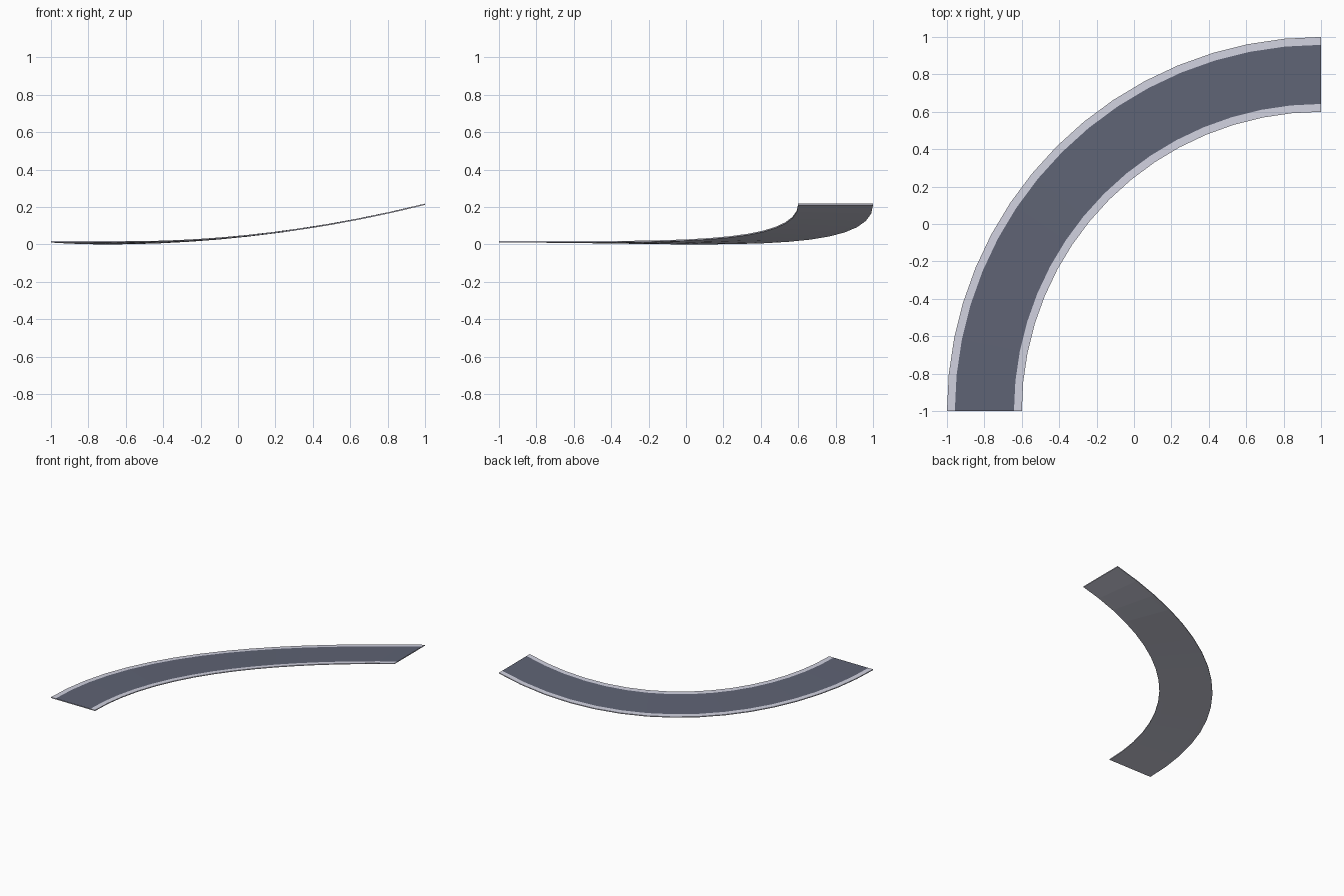
import bpy, bmesh, math

if "Cube" in bpy.data.objects:
    bpy.data.objects.remove(bpy.data.objects["Cube"])

SEGMENTS = 16
OUTER, INNER, STRIPE, THICK = 2.0, 1.6, 0.042, 0.007


def material(name, rgb):
    m = bpy.data.materials.new(name)
    m.diffuse_color = (*rgb, 1)
    m.use_nodes = True
    m.node_tree.nodes["Principled BSDF"].inputs["Base Color"].default_value = m.diffuse_color
    return m


asphalt = material("asphalt", (0.114, 0.125, 0.175))
pale_slab = material("pale slab", (0.63, 0.635, 0.735))


# Height of the two road borders: level at both ends, banked in between
def outer_height(x):
    return (0.073 if x > -0.7 else 0.11) * (x + 0.7) ** 2


def inner_height(x):
    return 0.010 + 0.0785 * (x + 0.6) ** 2


def road_point(angle, radius, lift):
    c, s = math.cos(angle), math.sin(angle)
    zo, zi = outer_height(1 - OUTER * c), inner_height(1 - INNER * c)
    t = (radius - INNER) / (OUTER - INNER)
    return (1 - radius * c, -1 + radius * s, zi + (zo - zi) * t + lift)


# Curved ramp: a ring of cross-sections around the corner (1, -1)
radii = [OUTER, OUTER - STRIPE, INNER + STRIPE, INNER]
bm = bmesh.new()
sections = []
for i in range(SEGMENTS + 1):
    a = math.pi / 2 * i / SEGMENTS
    top = [bm.verts.new(road_point(a, r, THICK)) for r in radii]
    bottom = [bm.verts.new(road_point(a, r, 0)) for r in reversed(radii)]
    sections.append(top + bottom)

# Skin the sections: the middle top column is asphalt, the rest is the pale slab
for a, b in zip(sections, sections[1:]):
    for j in range(8):
        k = (j + 1) % 8
        f = bm.faces.new((a[j], a[k], b[k], b[j]))
        f.material_index = 0 if j == 1 else 1

# End caps
for cap in (sections[0], sections[-1]):
    bm.faces.new(cap).material_index = 1
bmesh.ops.recalc_face_normals(bm, faces=bm.faces)

mesh = bpy.data.meshes.new("curved_road_ramp")
bm.to_mesh(mesh)
bm.free()
for m in (asphalt, pale_slab):
    mesh.materials.append(m)
road = bpy.data.objects.new("curved_road_ramp", mesh)
bpy.context.collection.objects.link(road)
